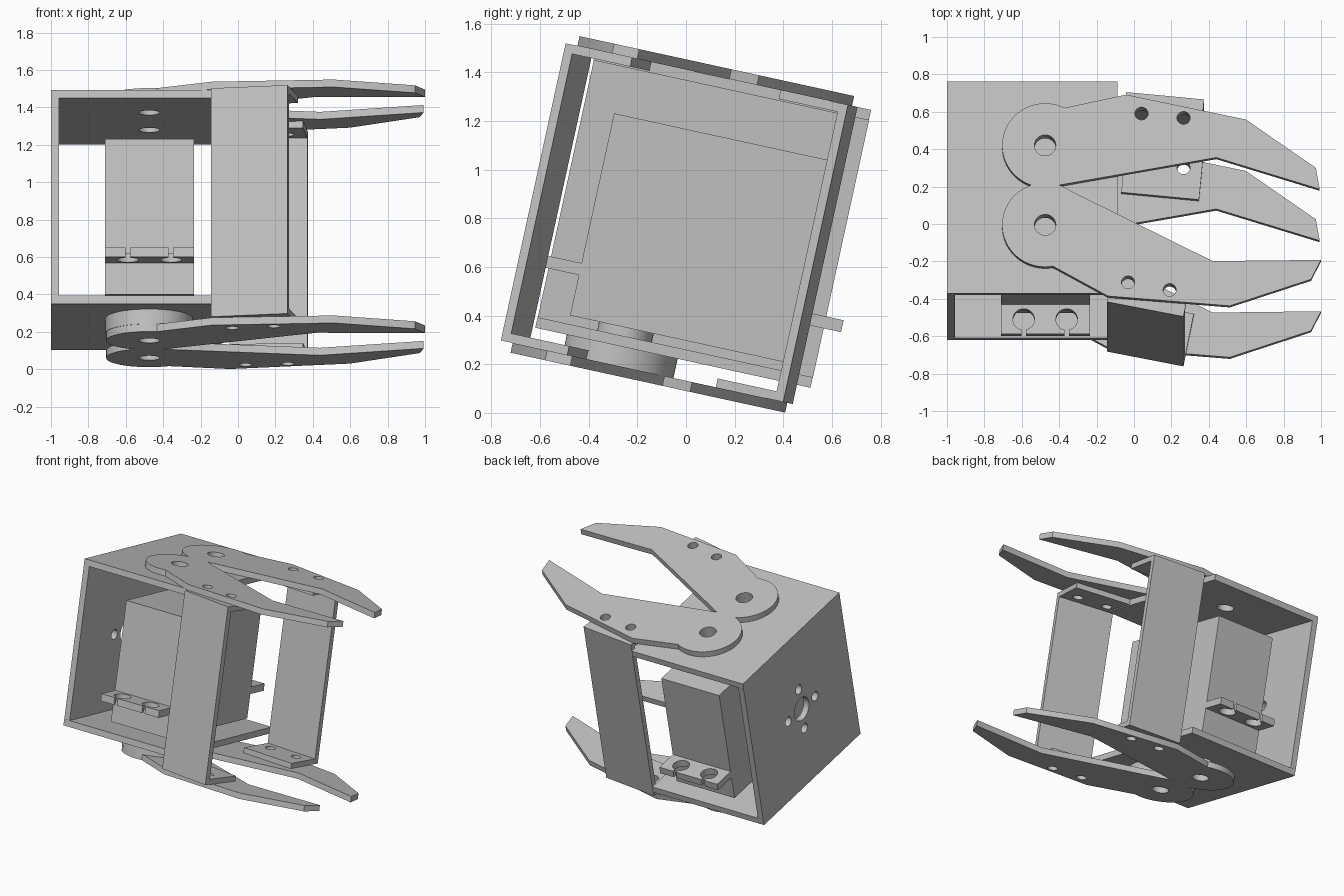
import bpy, bmesh
from math import radians, cos, sin, pi
from mathutils import Matrix, Vector

cube = bpy.data.objects.get("Cube")
if cube:
    bpy.data.objects.remove(cube, do_unlink=True)

GREY = (0.53, 0.53, 0.53, 1)
mat = bpy.data.materials.new("light grey")
mat.use_nodes = True
mat.diffuse_color = GREY
mat.node_tree.nodes["Principled BSDF"].inputs["Base Color"].default_value = GREY

TILT = Matrix.Rotation(radians(-12.3), 4, 'X')   # whole gripper leans forward
PIVOT_X = -0.475
FRONT_Y, BACK_Y, MID_Y = -0.314, 0.121, -0.1
FLOOR, ROOF, SHEET = 0.21, 1.379, 0.044
CLAW_BOTTOM, CLAW_T = 0.088, 0.041


def arc(cx, cy, r, a0=0, a1=360, n=40):
    """Points on an arc; a full turn leaves out the repeated end."""
    full = abs(a1 - a0) == 360
    steps = n if full else n - 1
    return [(cx + r * cos(radians(a0 + (a1 - a0) * i / steps)),
             cy + r * sin(radians(a0 + (a1 - a0) * i / steps))) for i in range(n)]


def rect(x0, x1, y0, y1):
    return [(x0, y0), (x1, y0), (x1, y1), (x0, y1)]


def plate(name, loops, z0, z1, frame=Matrix()):
    """Solid plate from an outline and hole loops, between heights z0 and z1."""
    curve = bpy.data.curves.new(name, 'CURVE')
    curve.dimensions = '2D'
    curve.fill_mode = 'BOTH'
    curve.extrude = (z1 - z0) / 2
    for loop in loops:
        spline = curve.splines.new('POLY')
        spline.points.add(len(loop) - 1)
        for point, (x, y) in zip(spline.points, loop):
            point.co = (x, y, 0, 1)
        spline.use_cyclic_u = True
    helper = bpy.data.objects.new(name + " outline", curve)
    bpy.context.collection.objects.link(helper)
    graph = bpy.context.evaluated_depsgraph_get()
    mesh = bpy.data.meshes.new_from_object(helper.evaluated_get(graph))
    bpy.data.objects.remove(helper, do_unlink=True)
    bpy.data.curves.remove(curve)

    bm = bmesh.new()
    bm.from_mesh(mesh)
    bmesh.ops.remove_doubles(bm, verts=bm.verts, dist=1e-5)
    bmesh.ops.recalc_face_normals(bm, faces=bm.faces)
    bm.to_mesh(mesh)
    bm.free()
    mesh.transform(TILT @ frame @ Matrix.Translation((0, 0, (z0 + z1) / 2)))
    mesh.materials.clear()
    mesh.materials.append(mat)
    obj = bpy.data.objects.new(name, mesh)
    bpy.context.collection.objects.link(obj)
    bpy.ops.object.select_all(action='DESELECT')
    obj.select_set(True)
    bpy.context.view_layer.objects.active = obj
    bpy.ops.object.shade_smooth_by_angle(angle=radians(30))
    return obj


# Open bracket: roof, floor and a side wall with a ring of bolt holes
deck = rect(-1, -0.087, -0.68, 0.478)
pivot_holes = [arc(PIVOT_X, y, 0.057) for y in (FRONT_Y, BACK_Y)]
plate("bracket_roof", [deck] + pivot_holes, ROOF - SHEET, ROOF)
plate("bracket_floor", [deck] + pivot_holes, FLOOR, FLOOR + SHEET)

half_h = (ROOF - FLOOR) / 2 - SHEET
wall_frame = Matrix.Translation((-1, MID_Y, (ROOF + FLOOR) / 2)) @ Matrix((
    (0, 0, 1, 0), (1, 0, 0, 0), (0, 1, 0, 0), (0, 0, 0, 1)))
bolt_ring = [arc(0.16 * cos(k * pi / 2), 0.16 * sin(k * pi / 2), 0.035, n=24)
             for k in range(4)]
plate("bracket_wall", [rect(-0.579, 0.579, -half_h, half_h), arc(0, 0, 0.085)] + bolt_ring,
      0, SHEET, wall_frame)

# Motor body, output boss and horn disc
MOTOR_Y = -0.08
X0, X1 = -0.71, -0.235
plate("motor_body", [rect(X0, X1, MOTOR_Y - 0.471, MOTOR_Y + 0.471)], 0.29, 1.14)
plate("motor_boss", [arc(PIVOT_X, FRONT_Y, 0.115)], FLOOR, 0.29)
plate("horn_disc", [arc(PIVOT_X, FRONT_Y, 0.233, n=64)], CLAW_BOTTOM + CLAW_T, FLOOR)

# Motor mounting ears with keyhole slots open to the outer edge
for label, side in (("front", -1), ("back", 1)):
    outline = [(X0, 0.471), (X0, 0.632)]
    for cx in (-0.59, -0.36):
        outline += [(cx - 0.012, 0.632)] + arc(cx, 0.553, 0.058, 102, 438, 32)
        outline += [(cx + 0.012, 0.632)]
    outline += [(X1, 0.632), (X1, 0.471)]
    plate(label + "_motor_ear", [[(x, MOTOR_Y + side * y) for x, y in outline]], 0.46, 0.51)

# Claw outline about its pivot, pointing along +x
claw_outline = arc(0, 0, 0.23, 63, 289, 48) + [
    (0.915, -0.067), (1.468, -0.24), (1.447, -0.123), (1.073, 0.141), (0.433, 0.277)]
bolts = [arc(x, y, 0.035, n=24) for x, y in ((0.515, 0.174), (0.74, 0.15))]

# Joining channel in the same plan frame: s along its length, t inwards
along = Vector((0.995, -0.096))
inward = Vector((-0.096, -0.995))


def channel_rect(depth):
    start = Vector((0.434, 0.3))
    return [tuple(start + along * s + inward * t) for s, t in rect(0, 0.418, 0, depth)]


for label, pivot_y, side, turn in (("front", FRONT_Y, -1, -16.7), ("back", BACK_Y, 1, 0)):
    spin = Matrix.Rotation(radians(turn), 2)

    def place(loops):
        """Mirror and swing plan loops onto this claw's pivot."""
        return [[tuple(spin @ Vector((x, side * y)) + Vector((PIVOT_X, pivot_y)))
                 for x, y in loop] for loop in loops]

    claw = place([claw_outline, arc(0, 0, 0.057)] + bolts)
    low, high = CLAW_BOTTOM + CLAW_T, ROOF
    plate(label + "_upper_claw", claw, high, high + CLAW_T)
    plate(label + "_lower_claw", claw, CLAW_BOTTOM, low)
    flange = place([channel_rect(0.285)] + bolts)
    plate(label + "_upper_flange", flange, high - 0.037, high)
    plate(label + "_lower_flange", flange, low, low + 0.037)
    plate(label + "_channel_web", place([channel_rect(0.036)]), low + 0.037, high - 0.037)
